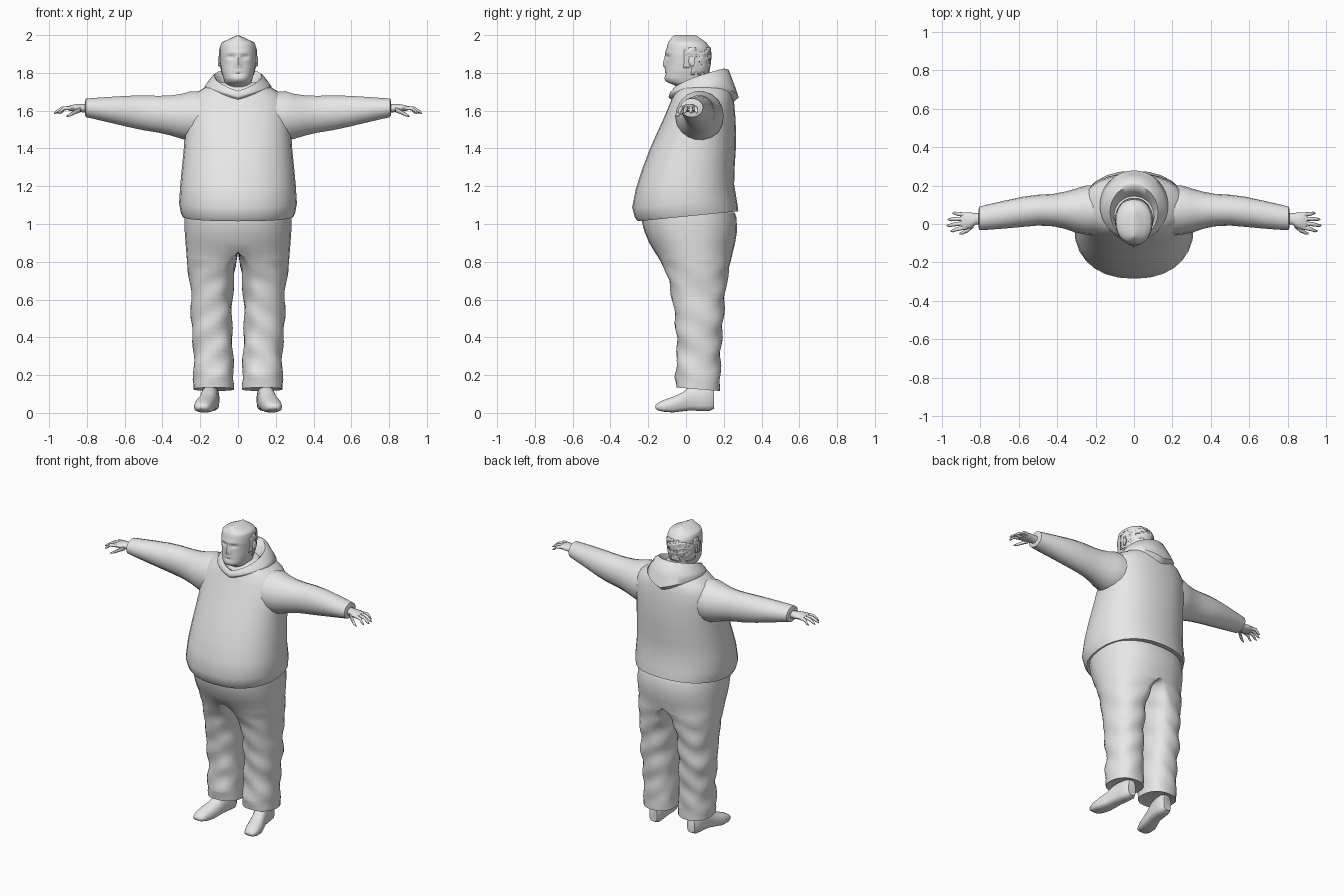
import bpy, bmesh, math, random
from mathutils import Vector

random.seed(4)
grey = bpy.data.materials.new("plain grey")
grey.diffuse_color = (0.8, 0.8, 0.8, 1)


def loft(name, rings, mirror=False, caps=(True, True), angle=50, drop=None):
    """Skin a list of closed rings; drop(face centre) removes faces."""
    bm = bmesh.new()
    rows = [[bm.verts.new(p) for p in r] for r in rings]
    n = len(rows[0])
    for a, b in zip(rows, rows[1:]):
        for i in range(n):
            j = (i + 1) % n
            bm.faces.new((a[i], a[j], b[j], b[i]))
    for on, row in zip(caps, (rows[0], rows[-1])):
        if on:
            bm.faces.new(row)
    bmesh.ops.recalc_face_normals(bm, faces=bm.faces)
    if drop:
        gone = [f for f in bm.faces if drop(f)]
        bmesh.ops.delete(bm, geom=gone, context='FACES')
    me = bpy.data.meshes.new(name)
    bm.to_mesh(me)
    bm.free()
    me.materials.append(grey)
    ob = bpy.data.objects.new(name, me)
    bpy.context.collection.objects.link(ob)
    bpy.ops.object.select_all(action='DESELECT')
    ob.select_set(True)
    bpy.context.view_layer.objects.active = ob
    bpy.ops.object.shade_smooth_by_angle(angle=math.radians(angle))
    if mirror:
        ob.modifiers.new("mirror", 'MIRROR').merge_threshold = 0.0005
    return ob


def sample(keys, t):
    """Interpolate rows of keys whose first value is the parameter."""
    for a, b in zip(keys, keys[1:]):
        if t <= b[0]:
            f = (t - a[0]) / (b[0] - a[0])
            return [p + (q - p) * f for p, q in zip(a, b)]
    return list(keys[-1])


def power(v, e):
    return math.copysign(abs(v) ** e, v)


def angles(n):
    return [2 * math.pi * i / n for i in range(n)]


def flat_ring(z, hw, yf, yb, n, e=0.9, slope=0.0):
    """Horizontal ring with half width hw from yf (front) to yb (back)."""
    yc, ry = (yf + yb) / 2, (yb - yf) / 2
    pts = []
    for t in angles(n):
        y = yc - ry * power(math.cos(t), e)
        pts.append(Vector((hw * power(math.sin(t), e), y, z + slope * y)))
    return pts


# Sweatshirt body: height, half width, front, back, hem slope
body = [(1.045, .275, -.235, .265, .1), (1.04, .295, -.255, .277, .1),
        (1.06, .303, -.27, .275, .1), (1.11, .312, -.285, .268, .08),
        (1.2, .306, -.265, .255, .04), (1.3, .297, -.23, .258, .02),
        (1.4, .287, -.19, .264, 0), (1.48, .282, -.155, .265, 0),
        (1.56, .28, -.118, .262, 0), (1.64, .27, -.085, .255, 0),
        (1.685, .24, -.065, .245, 0), (1.72, .18, -.055, .235, 0),
        (1.75, .12, -.03, .2, 0)]
loft("sweatshirt_body", [flat_ring(z, w, f, b, 28, .88, s) for z, w, f, b, s in body])

# Sleeves: x, front, back, bottom, top
sleeve = [(.16, -.06, .2, 1.44, 1.70), (.25, -.055, .2, 1.435, 1.705),
          (.3, -.045, .185, 1.45, 1.69), (.36, -.025, .168, 1.468, 1.682),
          (.42, -.012, .157, 1.482, 1.68), (.5, -.008, .152, 1.495, 1.682),
          (.58, -.015, .142, 1.512, 1.68), (.68, -.024, .12, 1.536, 1.674),
          (.76, -.03, .102, 1.555, 1.668), (.805, -.03, .09, 1.565, 1.665),
          (.81, -.015, .075, 1.578, 1.652)]
loft("sleeve", [[Vector((x, (f + b) / 2 + (b - f) / 2 * math.cos(t),
                         (l + h) / 2 + (h - l) / 2 * math.sin(t)))
                 for t in angles(18)] for x, f, b, l, h in sleeve], mirror=True)


# Hands: rings across x with half depth and half height
def hand_part(name, keys, n=10):
    loft(name, [[Vector((x, y + ry * math.cos(t), z + rz * math.sin(t)))
                 for t in angles(n)] for x, y, z, ry, rz in keys], mirror=True)


hand_part("palm", [(.78, .03, 1.61, .03, .025), (.825, .026, 1.613, .03, .022),
                   (.855, .018, 1.614, .042, .021), (.885, .015, 1.614, .046, .016),
                   (.9, .015, 1.612, .042, .011)], 14)
for i, (y0, y1, tip) in enumerate([(-.018, -.036, .955), (.005, -.008, .975),
                                   (.028, .024, .97), (.049, .056, .945)]):
    mid = (.89 + tip) / 2
    hand_part("finger_%d" % (i + 1),
              [(.88, y0, 1.614, .011, .011), (mid, (y0 + y1) / 2, 1.612, .0105, .01),
               (tip - .012, y1, 1.594, .008, .008), (tip, y1, 1.586, .003, .003)], 8)
hand_part("thumb", [(.835, -.005, 1.605, .014, .014), (.865, -.03, 1.592, .013, .012),
                    (.89, -.045, 1.578, .01, .009), (.908, -.05, 1.57, .004, .004)], 8)

# Hood collar: rows of half width, front, back, z front, z rise, rise power, side lift
hood = [(.085, -.045, .13, 1.66, .06, 1, 0), (.105, -.055, .165, 1.70, .09, .7, 0),
        (.125, -.073, .2, 1.705, .118, .6, 0), (.142, -.085, .225, 1.695, .122, .7, 0),
        (.165, -.092, .257, 1.675, .06, 1, .04), (.178, -.088, .279, 1.665, .005, 1, .06),
        (.165, -.06, .245, 1.65, -.01, 1, .05)]
rows = []
for w, f, b, z, rise, e, lift in hood:
    row = []
    for t in angles(32):
        k = (1 - math.cos(t)) / 2
        row.append(Vector((w * math.sin(t), f + (b - f) * k,
                           z + rise * k ** e + lift * abs(math.sin(t)))))
    rows.append(row)
loft("hood", rows, caps=(False, False), angle=60)

# Head and neck: height, half width, front, back, squareness
head = [(1.62, .075, -.01, .13, 1), (1.70, .073, -.03, .12, 1),
        (1.735, .068, -.06, .115, .95), (1.75, .07, -.1, .115, .9),
        (1.77, .077, -.112, .115, .88), (1.81, .087, -.108, .12, .88),
        (1.85, .093, -.105, .128, .9), (1.90, .096, -.108, .132, .9),
        (1.935, .095, -.102, .127, .9), (1.96, .089, -.095, .108, .9),
        (1.988, .03, -.075, .07, 1), (2.0, .002, -.06, .05, 1)]
# Face relief: x, z, spread x, spread z, push forward
relief = [(0, 1.845, .013, .02, .017), (0, 1.875, .009, .02, .008),
          (.036, 1.885, .016, .011, -.014), (-.036, 1.885, .016, .011, -.014),
          (0, 1.91, .05, .009, .004), (0, 1.798, .025, .005, -.006),
          (0, 1.808, .022, .006, .005), (0, 1.765, .02, .012, .004)]


def head_ring(z, grow=0.0):
    _, w, f, b, e = sample(head, z)
    pts = flat_ring(z, w + grow, f - grow, b + grow, 40, e)
    for p in pts:
        if p.y < -.03:
            for x, h, sx, sz, push in relief:
                p.y -= push * math.exp(-((p.x - x) / sx) ** 2 - ((p.z - h) / sz) ** 2)
    return pts


levels = [1.62, 1.68] + [1.70 + .0075 * i for i in range(36)] + [1.975, 1.988, 2.0]
loft("head", [head_ring(z) for z in levels], angle=60)


# Hair: ragged shell round the sides and back
def bald(face):
    c = face.calc_center_median()
    top = 1.925 + .02 * math.sin(c.y * 60)
    return c.y < -.015 or c.z > top or (c.y < .03 and c.z < 1.83) or random.random() < .18


hair = loft("hair", [head_ring(1.79 + .012 * i, .004) for i in range(13)],
            caps=(False, False), drop=bald)
hair.modifiers.new("thickness", 'SOLIDIFY').thickness = 0.005

# Ears
loft("ear", [[Vector((x, .025 + r * .55 * math.cos(t) + (x - .09) * .6, 1.862 + r * math.sin(t)))
              for t in angles(12)] for x, r in [(.085, .02), (.098, .029), (.104, .026), (.106, .012)]],
     mirror=True)

# Trousers: height, outer x, ring middle x, inner x, front, back
leg = [(.13, .222, .13, .035, -.035, .165), (.125, .235, .128, .02, -.05, .18),
       (.2, .236, .13, .022, -.058, .182), (.3, .234, .13, .026, -.046, .182),
       (.4, .24, .13, .03, -.05, .19), (.5, .25, .135, .033, -.058, .198),
       (.6, .246, .13, .03, -.072, .205), (.7, .257, .115, .022, -.092, .216),
       (.78, .267, .08, .012, -.122, .232), (.825, .272, .04, .004, -.148, .242),
       (.85, .274, 0, 0, -.165, .248), (.9, .278, 0, 0, -.195, .26),
       (.96, .282, 0, 0, -.22, .27), (1.03, .282, 0, 0, -.238, .268),
       (1.06, .28, 0, 0, -.235, .258)]
heights = [.13, .1255] + [.15 + .025 * i for i in range(28)] + [.85, .9, .96, 1.03, 1.06]
rows = []
for k, z in enumerate(heights):
    _, xo, xm, xi, f, b = leg[0] if k == 0 else sample(leg[1:], z)
    row = []
    for t in angles(28):
        s = power(math.sin(t), .85)
        x = xm + (xo - xm if s > 0 else xm - xi) * s
        y = (f + b) / 2 - (b - f) / 2 * power(math.cos(t), .9)
        if .15 < z < .78:  # soft cloth folds
            y += .005 * math.sin(z * 42 + x * 30)
            x += .004 * math.sin(z * 34 + y * 25)
        row.append(Vector((x if xm > 0 else max(x, 0), y, z - (.08 * (y - .06) if z < .2 else 0))))
    rows.append(row)
loft("trouser_leg", rows, mirror=True, caps=(True, False),
     drop=lambda f: all(abs(v.co.x) < 1e-5 for v in f.verts))

# Shoes: y, centre x, half width, bottom, top
shoe = [(-.162, .19, .02, .024, .04), (-.15, .189, .036, .014, .052),
        (-.12, .186, .047, .006, .068), (-.07, .177, .052, .002, .086),
        (-.02, .163, .048, .008, .108), (.02, .153, .046, .012, .14),
        (.08, .145, .044, .01, .15), (.125, .14, .042, .01, .15), (.148, .139, .028, .022, .13)]
loft("shoe", [[Vector((x + w * power(math.cos(t), .8) * (1 - .15 * max(0, math.sin(t))), y,
                       (l + h) / 2 + (h - l) / 2 * power(math.sin(t), .8 if math.sin(t) > 0 else .45)))
               for t in angles(18)] for y, x, w, l, h in shoe], mirror=True)
